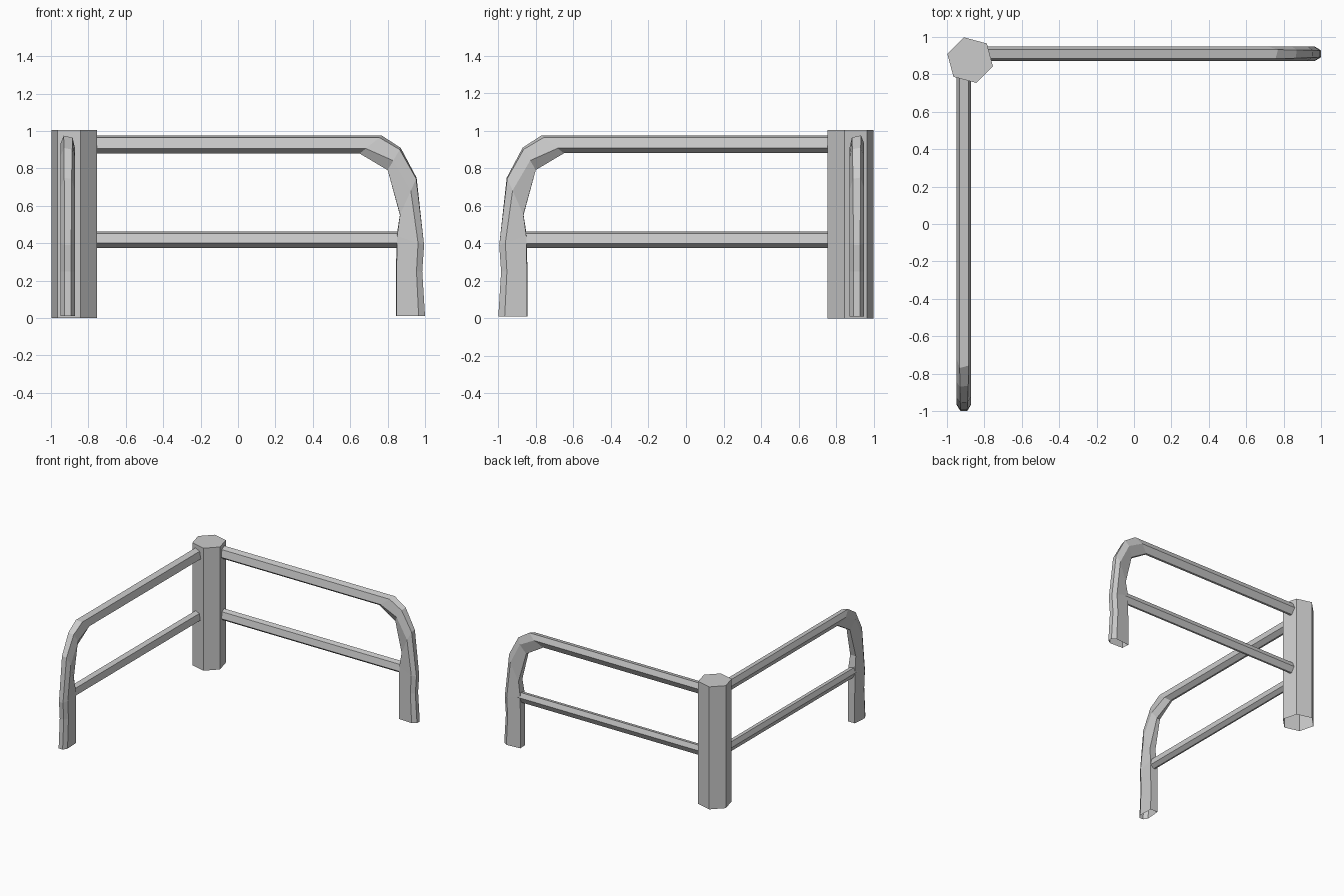
import bpy, bmesh, math

if "Cube" in bpy.data.objects:
    bpy.data.objects.remove(bpy.data.objects["Cube"])


def make_object(name, rings, cap_top=False):
    """Skin a list of equal-sized rings into an open tube."""
    bm = bmesh.new()
    loops = [[bm.verts.new(p) for p in ring] for ring in rings]
    n = len(loops[0])
    for a, b in zip(loops, loops[1:]):
        for i in range(n):
            j = (i + 1) % n
            bm.faces.new((a[i], a[j], b[j], b[i]))
    if cap_top:
        bm.faces.new(loops[-1])
    bmesh.ops.recalc_face_normals(bm, faces=bm.faces)
    mesh = bpy.data.meshes.new(name)
    bm.to_mesh(mesh)
    bm.free()
    obj = bpy.data.objects.new(name, mesh)
    bpy.context.collection.objects.link(obj)
    return obj


# Cross-sections: (sideways offset, fraction from inner to outer edge)
RAIL = [(0.022, 1.0), (-0.026, 0.89), (-0.039, 0.28),
        (-0.004, 0.0), (0.012, 0.02), (0.039, 0.55)]
LEG = [(0.018, 1.0), (-0.018, 1.0), (-0.039, 0.78),
       (-0.034, 0.02), (0.030, 0.0), (0.039, 0.78)]
SIDE = 0.91


def ring(outer, inner, blend=0.0, width=1.0):
    pts = []
    for (s0, t0), (s1, t1) in zip(RAIL, LEG):
        s = (s0 + (s1 - s0) * blend) * width
        t = t0 + (t1 - t0) * blend
        pts.append((inner[0] + (outer[0] - inner[0]) * t,
                    SIDE + s,
                    inner[1] + (outer[1] - inner[1]) * t))
    return pts


# Bent top rail running down into the leg: outer point, inner point, blend
top_path = [
    ((-0.80, 0.975), (-0.80, 0.88), 0.0),
    ((0.77, 0.975), (0.65, 0.88), 0.0),
    ((0.87, 0.91), (0.80, 0.79), 0.3),
    ((0.955, 0.75), (0.865, 0.55), 0.75),
    ((0.995, 0.39), (0.848, 0.44), 1.0),
    ((0.985, 0.25), (0.845, 0.25), 1.0),
    ((1.0, 0.01), (0.845, 0.01), 1.0),
]
top_rings = [ring(*p) for p in top_path]

# Straight middle rail
mid_rings = [ring((x, 0.462), (x, 0.376), 0.0, 0.85) for x in (-0.80, 0.875)]


# Second wing is the first mirrored across the corner diagonal
def mirrored(rings):
    return [[(-y, -x, z) for x, y, z in r] for r in rings]


make_object("back_top_rail_and_leg", top_rings)
make_object("back_middle_rail", mid_rings)
make_object("left_top_rail_and_leg", mirrored(top_rings))
make_object("left_middle_rail", mirrored(mid_rings))

# Six-sided corner post
post = []
for z in (0.0, 1.005):
    post.append([(-0.876 + 0.126 * math.cos(math.radians(45 + 60 * k)),
                  0.876 + 0.126 * math.sin(math.radians(45 + 60 * k)), z)
                 for k in range(6)])
make_object("corner_post", post, cap_top=True)
